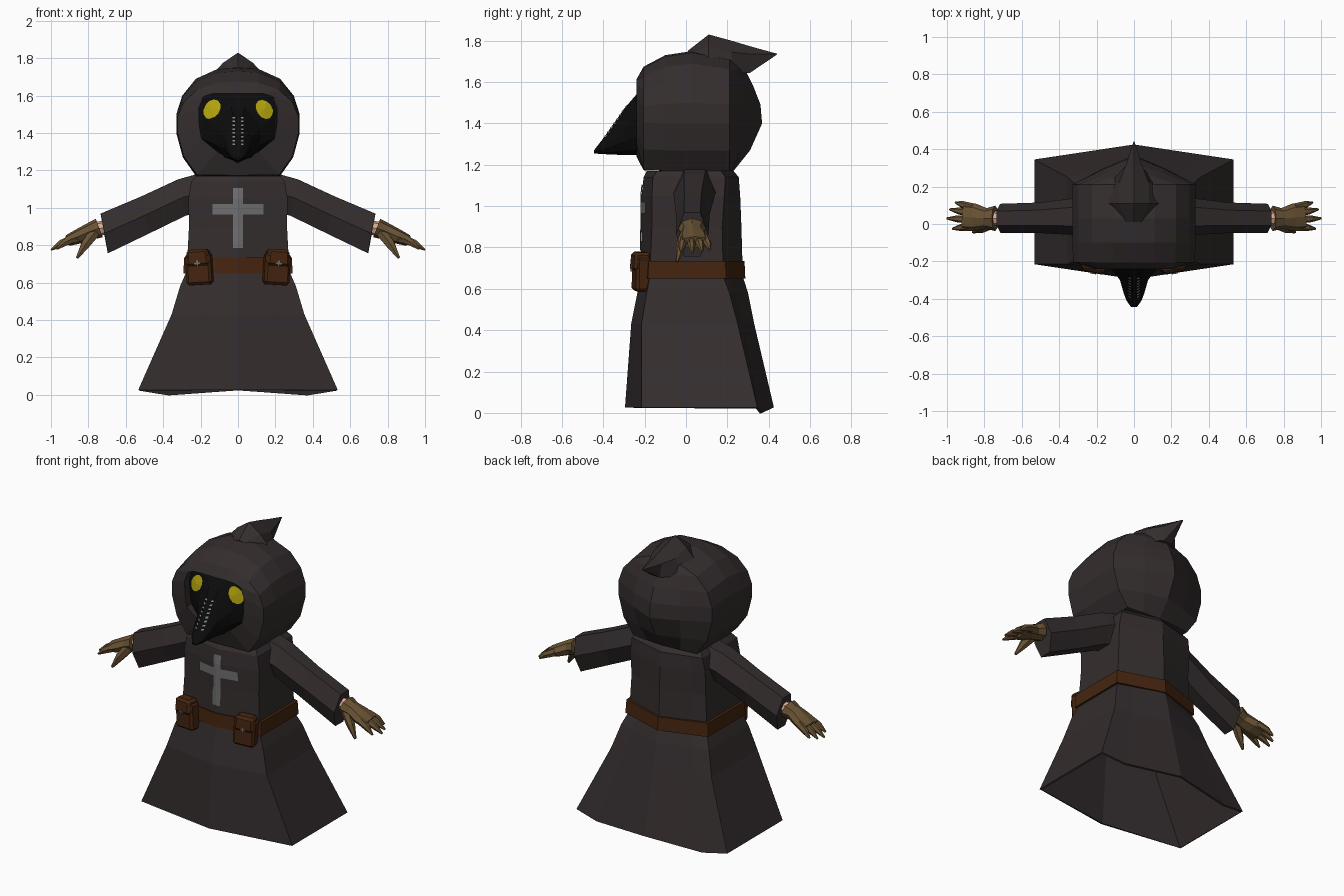
import bpy, bmesh, math
from mathutils import Vector, Matrix
from mathutils.bvhtree import BVHTree

if "Cube" in bpy.data.objects:
    bpy.data.objects.remove(bpy.data.objects["Cube"])


def material(name, r, g, b):
    m = bpy.data.materials.new(name)
    m.diffuse_color = (r, g, b, 1)
    m.use_nodes = True
    m.node_tree.nodes["Principled BSDF"].inputs["Base Color"].default_value = m.diffuse_color
    return m


ROBE = material("dark robe cloth", .034, .026, .027)
BLACK = material("black mask", .0035, .0035, .0035)
YELLOW = material("yellow lens", .44, .36, .004)
GREY = material("grey cross", .16, .155, .155)
STITCH = material("pale stitch", .27, .27, .27)
BROWN = material("brown leather", .060, .018, .005)
GLOVE = material("tan glove", .140, .085, .034)
SKIN = material("skin", .68, .40, .28)


def finish(bm, name, mat):
    bmesh.ops.remove_doubles(bm, verts=bm.verts, dist=1e-5)
    bmesh.ops.recalc_face_normals(bm, faces=bm.faces)
    me = bpy.data.meshes.new(name)
    bm.to_mesh(me)
    bm.free()
    me.materials.append(mat)
    ob = bpy.data.objects.new(name, me)
    bpy.context.collection.objects.link(ob)
    return ob


def loft(name, rings, mat, start=True, end=True):
    """Skin a list of equal-length point rings."""
    bm = bmesh.new()
    vr = [[bm.verts.new(p) for p in r] for r in rings]
    n = len(vr[0])
    for a, b in zip(vr, vr[1:]):
        for i in range(n):
            j = (i + 1) % n
            bm.faces.new((a[i], a[j], b[j], b[i]))
    if start:
        bm.faces.new(vr[0])
    if end:
        bm.faces.new(vr[-1])
    return finish(bm, name, mat)


def plates(name, polys, mat):
    bm = bmesh.new()
    for p in polys:
        bm.faces.new([bm.verts.new(v) for v in p])
    return finish(bm, name, mat)


def surface(ob):
    me = ob.data
    return BVHTree.FromPolygons([v.co.copy() for v in me.vertices],
                                [tuple(p.vertices) for p in me.polygons])


def project(tree, x, z, gap=.006):
    """Point on the front of a surface, lifted slightly."""
    hit = tree.ray_cast(Vector((x, -2, z)), Vector((0, 1, 0)))[0]
    return (x, (hit.y if hit else -.2) - gap, z)


# Robe: six-sided plan, with an extra sagging point in each back edge
def plan(z, w, f, fc, bc, b, sag=0):
    m = bc + (b - bc) * .3
    return [(0, f, z), (w, fc, z), (w, bc, z), (.7 * w, m, z - sag), (0, b, z),
            (-.7 * w, m, z - sag), (-w, bc, z), (-w, fc, z)]


robe = loft("robe", [
    plan(.027, .533, -.295, -.215, .345, .425, .027),
    plan(.43, .355, -.265, -.215, .25, .33),
    plan(.58, .31, -.235, -.19, .21, .30),
    plan(.66, .275, -.22, -.175, .18, .275),
    plan(.90, .262, -.215, -.165, .175, .268),
    plan(1.05, .265, -.215, -.165, .185, .262),
    plan(1.14, .25, -.205, -.16, .19, .255),
    plan(1.17, .225, -.19, -.14, .17, .23)], ROBE, start=False)
lining = robe.modifiers.new("lining", 'SOLIDIFY')
lining.thickness = .012
lining.offset = -1

# Belt
loft("belt", [
    plan(.65, .25, -.20, -.15, .16, .25), plan(.65, .292, -.228, -.185, .195, .287),
    plan(.735, .288, -.225, -.18, .19, .283), plan(.735, .25, -.20, -.15, .16, .25)],
    BROWN, start=False, end=False)

# Chest cross, following the fold of the robe front
tree = surface(robe)
cells = []
for s in (-1, 1):
    for x0, x1, z0, z1 in ((0, .027, .785, .9), (0, .027, .9, 1.05), (0, .027, 1.05, 1.105),
                           (.027, .135, .965, 1.02)):
        cells.append([project(tree, s * x, z) for x, z in ((x0, z0), (x1, z0), (x1, z1), (x0, z1))])
plates("chest_cross", cells, GREY)


# Hood: half outlines run from top centre to bottom centre
def ring(half, y):
    ys = y if isinstance(y, list) else [y] * len(half)
    pts = [(x, yy, z) for (x, z), yy in zip(half, ys)]
    return pts + [(-x, yy, z) for x, yy, z in pts[-2:0:-1]]


def mix(a, b, t):
    return [(p[0] + (q[0] - p[0]) * t, p[1] + (q[1] - p[1]) * t) for p, q in zip(a, b)]


def lower(half, top):
    """Squash the crown of an outline down to a given height."""
    k = (top - 1.42) / (1.75 - 1.42)
    return [(x, 1.42 + (z - 1.42) * k if z > 1.42 else z) for x, z in half]


opening = [(0, 1.61), (.08, 1.612), (.14, 1.61), (.185, 1.595), (.21, 1.53), (.207, 1.44),
           (.195, 1.37), (.11, 1.30), (0, 1.24)]
outline = [(0, 1.75), (.11, 1.742), (.225, 1.69), (.298, 1.60), (.33, 1.50), (.33, 1.40),
           (.295, 1.27), (.225, 1.17), (0, 1.17)]
ridge = [.24, .25, .285, .325, .36, .368, .31, .23, .22]
rear = lower(outline, 1.715)
loft("hood", [
    ring(opening, -.15), ring(opening, -.24),
    ring(lower(mix(opening, outline, .95), 1.68), -.205),
    ring(lower(outline, 1.73), -.10),
    ring(outline, .03), ring(rear, .21),
    ring([(x * .5, z) for x, z in rear], [.21 + (r - .21) * .55 for r in ridge]),
    ring([(0, z) for x, z in rear], ridge)], ROBE, start=False, end=False)


# Folded hood point
def fin(y, top, w1, z1, w2, z2):
    return [(0, y, top), (w1, y, z1), (w2, y, z2), (-w2, y, z2), (-w1, y, z1)]


loft("hood_point", [
    fin(.01, 1.752, .04, 1.745, .08, 1.70), fin(.11, 1.83, .08, 1.775, .15, 1.70),
    fin(.22, 1.80, .08, 1.745, .13, 1.64), fin(.31, 1.773, .045, 1.735, .03, 1.645),
    fin(.44, 1.737, .003, 1.735, .002, 1.733)], ROBE)

# Beaked mask set back inside the hood
shape = [(0, 0), (.3, 0), (.55, .12), (.8, .25), (1, .4), (1, .55), (.95, .7), (.6, .92), (0, 1)]


def beak(y, w, t, b):
    return ring([(w * fx, t - fz * (t - b)) for fx, fz in shape], y)


mask = loft("beak_mask", [
    ring(opening, -.19), beak(-.24, .12, 1.54, 1.247), beak(-.30, .075, 1.47, 1.247),
    beak(-.37, .055, 1.37, 1.25), beak(-.41, .04, 1.315, 1.252),
    beak(-.445, .015, 1.27, 1.255)], BLACK)
tree = surface(mask)

# Eye lenses and stitched seams, laid onto the mask
for s, side in ((1, "left"), (-1, "right")):
    rim = []
    for i in range(12):
        a = i * math.tau / 12
        u, v = .042 * math.cos(a), .057 * math.sin(a)
        t = math.radians(35)
        rim.append(project(tree, s * (.14 + u * math.cos(t) - v * math.sin(t)),
                           1.527 + u * math.sin(t) + v * math.cos(t), .008))
    mid = project(tree, s * .14, 1.527, .009)
    plates(side + "_eye", [(mid, rim[i], rim[(i + 1) % 12]) for i in range(12)], YELLOW)
    dots = []
    for i in range(8):
        z = 1.335 + i * .0205
        dots.append([project(tree, s * x, zz, .003) for x, zz in
                     ((.016, z), (.029, z), (.029, z + .008), (.016, z + .008))])
    plates(side + "_seam_stitches", dots, STITCH)


# Limbs: tapered tubes given as (centre, half width y, half height)
def tube(name, secs, mat, n=6, s=1, lean=None):
    rings = []
    for i, (c, ry, rz) in enumerate(secs):
        d = Vector(secs[min(i + 1, len(secs) - 1)][0]) - Vector(secs[max(i - 1, 0)][0])
        d.normalize()
        up = lean or d.cross(Vector((0, 1, 0))).normalized() * -1
        side = up.cross(d).normalized()
        pts = [Vector(c) + side * ry * math.cos(a) + up * rz * math.sin(a)
               for a in (k * math.tau / n for k in range(n))]
        rings.append([(p.x * s, p.y, p.z) for p in pts])
    return loft(name, rings, mat)


def box(bm, size, loc):
    geo = bmesh.ops.create_cube(bm, size=1)["verts"]
    bmesh.ops.scale(bm, vec=size, verts=geo)
    bmesh.ops.translate(bm, vec=loc, verts=geo)
    return geo


for s, side in ((1, "left"), (-1, "right")):
    # Sleeve, wrist and glove
    tube(side + "_sleeve", [((.20, .045, 1.08), .105, .118), ((.30, .04, 1.055), .10, .115),
                            ((.50, .033, .96), .082, .118), ((.715, .03, .863), .078, .125)],
         ROBE, 6, s, Vector((.18, 0, .98)))
    tube(side + "_wrist", [((.66, .03, .905), .035, .035), ((.76, .03, .885), .04, .04)], SKIN, 8, s)
    tube(side + "_glove_palm", [((.742, .03, .892), .068, .053), ((.79, .03, .874), .055, .046),
                                ((.85, .035, .848), .074, .040), ((.91, .04, .825), .076, .030)],
         GLOVE, 8, s)
    for k, (y0, tip) in enumerate(((.088, (.955, .115, .79)), (.057, (.985, .078, .78)),
                                   (.024, (1.0, .03, .775)), (-.01, (.97, -.025, .78)))):
        base = Vector((.86, y0, .845))
        end = Vector(tip)
        knee = base.lerp(end, .6) + Vector((0, 0, .008))
        tube(f"{side}_finger_{k + 1}", [(base, .022, .026), (knee, .019, .021), (end, .006, .006)],
             GLOVE, 6, s)
    tube(side + "_thumb", [((.765, .0, .87), .030, .032), ((.815, -.025, .805), .024, .027),
                           ((.86, -.043, .732), .007, .008)], GLOVE, 6, s)

    # Belt pouch with flap and clasp
    place = Matrix.Translation((s * .208, -.218, .683)) @ Matrix.Rotation(s * .19, 4, 'Z') \
        @ Matrix.Rotation(s * .06, 4, 'Y')
    bm = bmesh.new()
    box(bm, (.138, .076, .17), (0, .004, -.01))
    flap = box(bm, (.128, .092, .09), (0, 0, .05))
    for v in flap:
        if v.co.z > .08:
            v.co.x *= .9
            v.co.y *= .85
    bmesh.ops.bevel(bm, geom=bm.edges[:], offset=.014, segments=1, affect='EDGES')
    finish(bm, side + "_pouch", BROWN).matrix_world = place
    bm = bmesh.new()
    box(bm, (.032, .006, .010), (0, -.047, .018))
    box(bm, (.010, .007, .036), (0, -.047, .018))
    finish(bm, side + "_pouch_clasp", GREY).matrix_world = place
